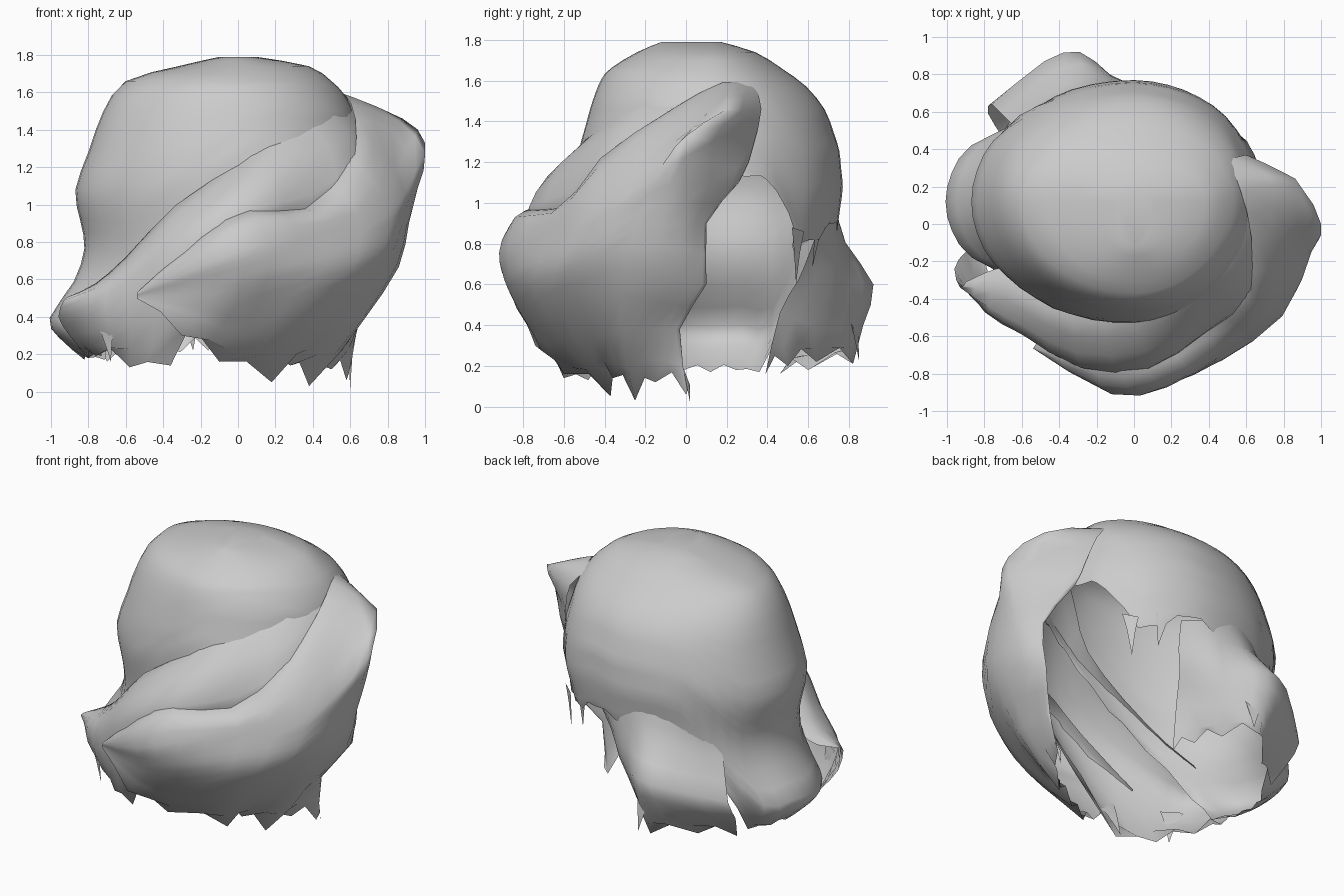
import bpy, math
from mathutils import Vector

hair = bpy.data.materials.new("hair_grey")
hair.diffuse_color = (0.6, 0.6, 0.6, 1)


def refine(seq, closed=False):
    """Insert a smooth midpoint between neighbouring entries of a point list."""
    n, out = len(seq), []
    for i in range(n if closed else n - 1):
        def at(k):
            return seq[k % n] if closed else seq[min(max(k, 0), n - 1)]
        a, b, c, d = at(i - 1), at(i), at(i + 1), at(i + 2)
        out += [b, (b + c) * 0.5625 - (a + d) * 0.0625]
    return out if closed else out + [seq[-1]]


def sheet(name, columns, closed=False, tooth=0.07, tuck=0.0):
    """Smooth sheet from top-to-bottom columns, with a ragged lower edge.
    tuck pulls an extra top row inwards, under the layer below."""
    cols = [[Vector(p) for p in c] for c in columns]
    rows = [refine(list(r), closed) for r in zip(*[refine(c) for c in cols])]
    for j, p in enumerate(rows[-1]):
        if j % 2:
            rows[-1][j] = p + Vector((0, 0, tooth))
    if tuck:
        k = 1 - tuck
        rows.insert(0, [Vector((p.x * k, .12 + (p.y - .12) * k, p.z + .01))
                        for p in rows[0]])
    w = len(rows[0])
    verts = [p for r in rows for p in r]
    faces = []
    for i in range(len(rows) - 1):
        for j in range(w if closed else w - 1):
            k = (j + 1) % w
            faces.append((i * w + j, (i + 1) * w + j, (i + 1) * w + k, i * w + k))
    if closed:
        faces.append(tuple(range(w)))
    me = bpy.data.meshes.new(name)
    me.from_pydata(verts, [], faces)
    me.materials.append(hair)
    ob = bpy.data.objects.new(name, me)
    bpy.context.collection.objects.link(ob)
    for p in me.polygons:
        p.use_smooth = True
    return ob


# Crown and back of the hair: rings of z, left, right, front and back reach
rings = [(1.79, .10, .10, .24, .05), (1.74, .32, .38, .36, .22),
         (1.66, .60, .50, .49, .35), (1.60, .655, .56, .54, .44),
         (1.50, .72, .62, .58, .545),
         (1.28, .80, .68, .64, .63), (1.08, .87, .70, .66, .65),
         (0.77, .82, .60, .62, .61), (0.60, .87, .60, .58, .61),
         (0.40, 1.01, .60, .60, .60), (0.30, .97, .58, .57, .56),
         (0.17, .82, .55, .50, .48)]
# Height of the lower edge every 15 degrees, counter-clockwise from the right
hem = [1.1, 1.13, 1.06, .8, .82, .9, .85, .85, .8, .5, .17, .18,
       .17, .18, .19, .4, .68, .92, 1.14, 1.25, 1.3, 1.3, 1.25, 1.15]


def ring_at(z):
    for a, b in zip(rings, rings[1:]):
        if z >= b[0]:
            t = (a[0] - z) / (a[0] - b[0])
            return [u + (v - u) * t for u, v in zip(a, b)]
    return rings[-1]


crown = []
for k, low in enumerate(hem):
    c, s = math.cos(k * math.pi / 12), math.sin(k * math.pi / 12)
    col = []
    drops = [0, .05, .13] + [.13 + (1.66 - low) * f for f in
                             (.11, .25, .39, .5, .6, .72, .85, .92, 1)]
    for d in drops:
        z, left, right, front, back = ring_at(max(1.79 - d, low))
        col.append((c * (right if c > 0 else left),
                    .12 + s * (back if s > 0 else front), z))
    crown.append(col)
sheet("crown", crown, closed=True, tooth=0.03)

# Middle lock sweeping from the parting across the front to the left
sheet("middle_sweep", [
    [(.60, .20, 1.56), (.66, .05, 1.45), (.68, 0, 1.40), (.69, -.02, 1.35), (.69, -.03, 1.3)],
    [(.45, -.18, 1.54), (.59, -.28, 1.38), (.63, -.36, 1.25), (.64, -.38, 1.2), (.65, -.39, 1.13)],
    [(.20, -.40, 1.40), (.34, -.52, 1.25), (.39, -.57, 1.05), (.39, -.57, .98), (.39, -.57, .92)],
    [(0, -.51, 1.22), (.06, -.68, 1.13), (.08, -.77, .98), (.06, -.77, .9), (.04, -.76, .82)],
    [(-.33, -.52, 1), (-.31, -.69, .9), (-.28, -.77, .78), (-.30, -.74, .48), (-.36, -.6, .14)],
    [(-.60, -.38, .72), (-.6, -.54, .66), (-.6, -.59, .54), (-.57, -.59, .35), (-.58, -.48, .13)],
    [(-.76, -.28, .58), (-.77, -.45, .55), (-.80, -.47, .45), (-.79, -.42, .32), (-.76, -.33, .19)],
    [(-.90, -.31, .51), (-.93, -.34, .49), (-.96, -.24, .4), (-.90, -.15, .3), (-.80, -.13, .18)]],
    tuck=.12)

# Outer lock: full curtain on the right side, its rear folding back to the crown
curtain = [
    [(.50, .34, 1.57), (.60, .37, 1.46), (.66, .33, 1.28), (.70, .27, 1.12), (.80, .10, .90), (.78, .10, .60), (.64, -.03, .38), (.60, .02, .02)],
    [(.55, .30, 1.57), (.81, .27, 1.45), (.74, .26, 1.26), (.75, .22, 1.08), (.81, .09, .90), (.79, .08, .60), (.65, -.05, .38), (.58, .00, .06)],
    [(.60, .18, 1.58), (.88, .20, 1.46), (1.0, .00, 1.33), (.95, .00, 1.1), (.90, -.02, .90), (.84, -.05, .64), (.66, -.18, .38), (.50, -.15, .12)],
    [(.66, -.08, 1.45), (.82, -.02, 1.40), (.95, -.12, 1.18), (.93, -.17, 1.05), (.90, -.24, .88), (.85, -.30, .68), (.66, -.32, .38), (.38, -.25, .03)]]
# Its front half, tapering to a tip on the left
front = [
    [(.63, -.42, 1.22), (.73, -.44, 1.12), (.80, -.46, .95), (.80, -.48, .85), (.77, -.51, .74), (.66, -.55, .60), (.48, -.46, .34), (.28, -.36, .14)],
    [(.34, -.58, .98), (.45, -.66, .95), (.48, -.68, .86), (.48, -.71, .76), (.47, -.73, .67), (.42, -.72, .55), (.32, -.62, .34), (.18, -.37, .05)],
    [(.05, -.74, .98), (.10, -.84, .93), (.17, -.87, .80), (.17, -.87, .70), (.15, -.85, .60), (.10, -.76, .44), (.02, -.68, .30), (-.1, -.60, .16)],
    [(-.20, -.76, .83), (-.18, -.86, .79), (-.12, -.91, .70), (-.11, -.89, .63), (-.12, -.86, .56), (-.14, -.83, .48), (-.22, -.78, .40), (-.30, -.74, .30)]]
tip = [[(-.54, -.665, .53 - .005 * i) for i in range(8)]]
sheet("outer_sweep", curtain + front + tip, tuck=.05)

# Side lock flaring out of the back wall and curling forward under the fringe
sheet("side_lock", [
    [(.18, .66, .90), (.15, .60, .74), (.10, .55, .62), (.05, .46, .46), (.02, .39, .16)],
    [(.05, .72, .92), (.02, .73, .76), (.00, .71, .60), (-.05, .62, .40), (-.06, .50, .20)],
    [(-.12, .74, .97), (-.12, .77, .80), (-.13, .80, .60), (-.17, .76, .38), (-.16, .64, .22)],
    [(-.27, .71, .98), (-.27, .78, .80), (-.29, .92, .60), (-.31, .87, .40), (-.31, .82, .21)],
    [(-.45, .63, .94), (-.46, .69, .75), (-.48, .87, .57), (-.51, .78, .38), (-.51, .60, .18)],
    [(-.60, .53, .88), (-.65, .53, .68), (-.76, .64, .47), (-.78, .59, .35), (-.70, .46, .16)]])


# Loose pointed strands below the fringe and along the hem
def strand(name, a, b, end):
    mid = [(Vector(p) * .5 + Vector(end) * .5) + Vector((0, 0, .03)) for p in (a, b)]
    sheet(name, [[a, mid[0], end], [b, mid[1], end]], tooth=0)


strand("fringe_strand", (.53, .52, .88), (.45, .58, .86), (.47, .54, .60))
strand("fringe_strand_back", (.36, .64, .9), (.26, .69, .92), (.33, .62, .68))
strand("back_strand", (-.18, .78, .5), (-.34, .84, .45), (-.24, .85, .22))
strand("front_strand", (-.3, -.74, .42), (-.42, -.7, .45), (-.38, -.58, .15))
strand("left_strand", (-.66, -.54, .4), (-.78, -.46, .4), (-.68, -.48, .16))
